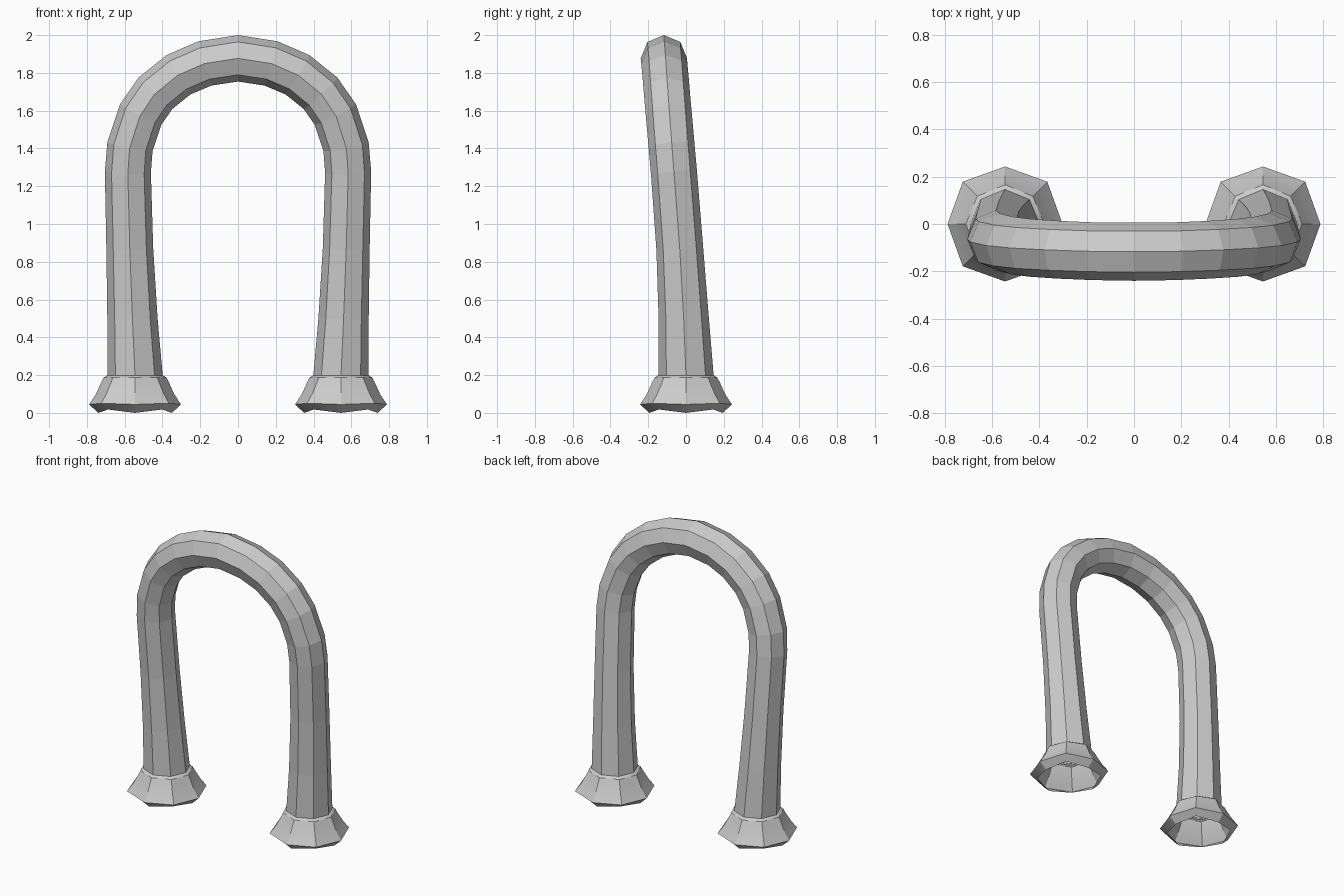
import bpy, bmesh, math
from mathutils import Vector

if "Cube" in bpy.data.objects:
    bpy.data.objects.remove(bpy.data.objects["Cube"])

SIDES = 8


def loft(name, rings):
    """Skin a row of eight-sided rings into an open flat-sided shell."""
    bm = bmesh.new()
    rows = [[bm.verts.new(p) for p in ring] for ring in rings]
    for a, b in zip(rows, rows[1:]):
        for i in range(SIDES):
            j = (i + 1) % SIDES
            bm.faces.new((a[i], a[j], b[j], b[i]))
    bmesh.ops.recalc_face_normals(bm, faces=bm.faces)
    mesh = bpy.data.meshes.new(name)
    bm.to_mesh(mesh)
    bm.free()
    obj = bpy.data.objects.new(name, mesh)
    bpy.context.collection.objects.link(obj)
    return obj


# Bent tube: centre line of the right half (x, y, z, radius), foot to crown
half = [
    (0.545, 0.000, 0.19, 0.147),
    (0.559, -0.012, 0.50, 0.133),
    (0.573, -0.033, 0.87, 0.124),
    (0.583, -0.064, 1.275, 0.122),
    (0.572, -0.076, 1.41, 0.122),
    (0.515, -0.091, 1.58, 0.122),
    (0.437, -0.101, 1.692, 0.122),
    (0.315, -0.109, 1.79, 0.122),
    (0.175, -0.115, 1.85, 0.122),
    (0.0, -0.117, 1.877, 0.123),
]
path = half + [(-x, y, z, r) for x, y, z, r in reversed(half[:-1])]
points = [Vector(p[:3]) for p in path]
rings = []
for k, c in enumerate(points):
    if k == 0:
        t = Vector((0, 0, 1))
    elif k == len(points) - 1:
        t = Vector((0, 0, -1))
    else:
        t = ((c - points[k - 1]).normalized()
             + (points[k + 1] - c).normalized()).normalized()
    y = Vector((0, 1, 0))
    v = (y - t * y.dot(t)).normalized()
    u = v.cross(t)
    r = path[k][3]
    rings.append([c + r * (u * math.cos(a) + v * math.sin(a))
                  for a in (i * math.tau / SIDES for i in range(SIDES))])
loft("arched_tube", rings)

# Flared hollow feet: (radius, height, lift of the diagonal corners)
profile = [
    (0.195, 0.0, 0.018),
    (0.243, 0.045, 0.006),
    (0.207, 0.10, 0.0),
    (0.180, 0.16, 0.0),
    (0.166, 0.187, 0.0),
    (0.145, 0.20, 0.0),
]
for side, s in (("left", -1), ("right", 1)):
    rings = []
    for r, z, lift in profile:
        ring = []
        for i in range(SIDES):
            a = i * math.tau / SIDES
            diag = i % 2
            rr = r * (1.04 if diag and z < 0.15 else 1.0)
            ring.append((s * 0.545 + rr * math.cos(a), rr * math.sin(a),
                         z + lift * diag))
        rings.append(ring)
    foot = loft(side + "_foot", rings)
    bpy.ops.object.select_all(action='DESELECT')
    foot.select_set(True)
    bpy.context.view_layer.objects.active = foot
    bpy.ops.object.shade_smooth_by_angle(angle=math.radians(30))
